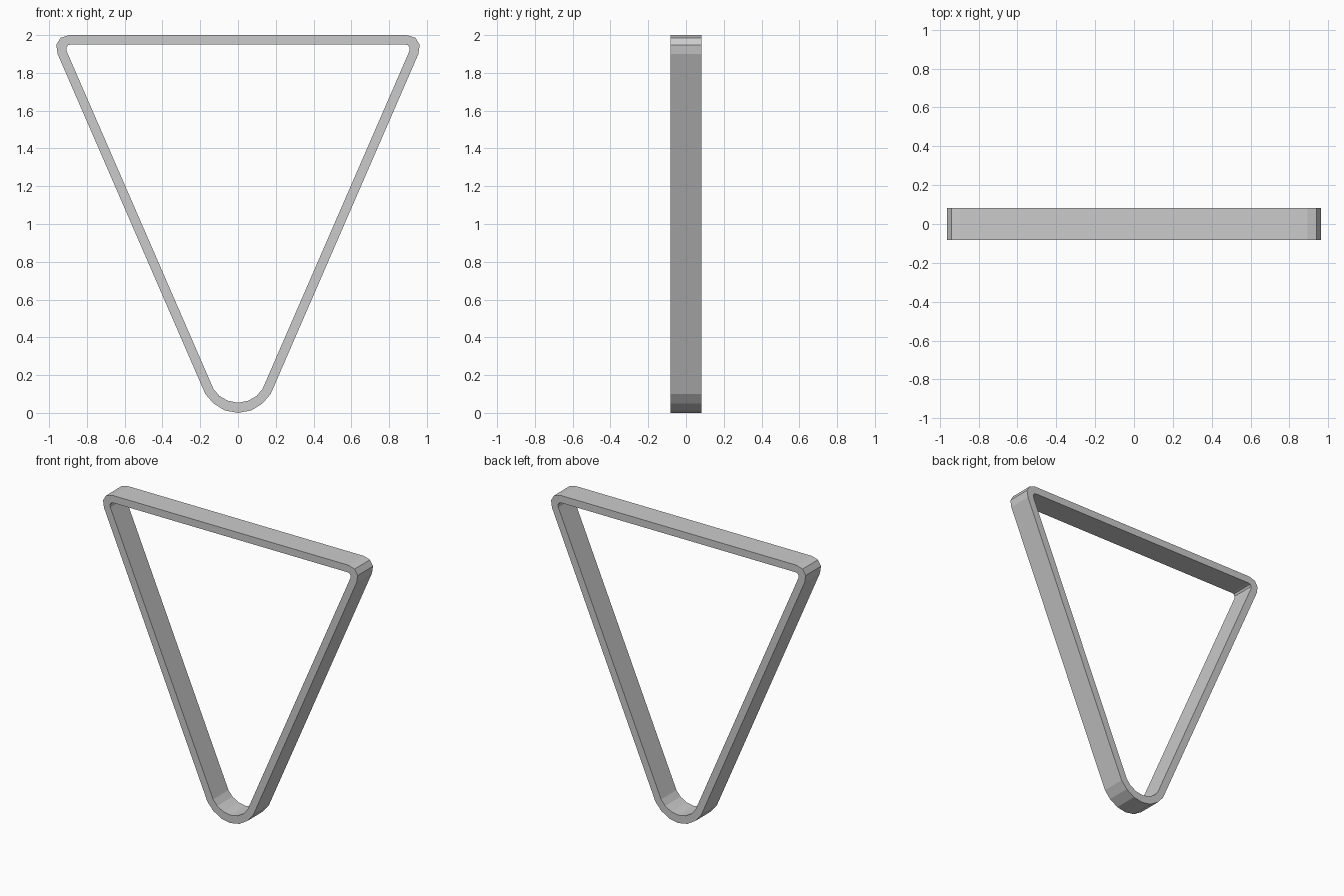
import bpy, bmesh

if "Cube" in bpy.data.objects:
    bpy.data.objects.remove(bpy.data.objects["Cube"])

HALF_DEPTH = 0.083

# Right half of the rounded triangle, bottom centre to top corner (x, z)
outer_half = [(0, 0), (0.07, 0.013), (0.13, 0.05), (0.173, 0.1),
              (0.955, 1.9), (0.962, 1.948), (0.939, 1.986), (0.893, 2.0)]
inner_half = [(0, 0.054), (0.053, 0.064), (0.099, 0.09), (0.13, 0.127),
              (0.906, 1.912), (0.909, 1.932), (0.901, 1.946), (0.885, 1.95)]


def full_loop(half):
    """Mirror a half outline into a closed loop."""
    return half + [(-x, z) for x, z in reversed(half[1:])]


# Triangular frame: a flat ring with depth
bm = bmesh.new()
loops = []
for half, y in ((outer_half, -HALF_DEPTH), (inner_half, -HALF_DEPTH),
                (inner_half, HALF_DEPTH), (outer_half, HALF_DEPTH)):
    loops.append([bm.verts.new((x, y, z)) for x, z in full_loop(half)])
n = len(loops[0])
for k in range(4):
    a, b = loops[k], loops[(k + 1) % 4]
    for i in range(n):
        j = (i + 1) % n
        bm.faces.new((a[i], a[j], b[j], b[i]))
bmesh.ops.recalc_face_normals(bm, faces=bm.faces)

mesh = bpy.data.meshes.new("triangle_frame")
bm.to_mesh(mesh)
bm.free()
frame = bpy.data.objects.new("triangle_frame", mesh)
bpy.context.collection.objects.link(frame)
